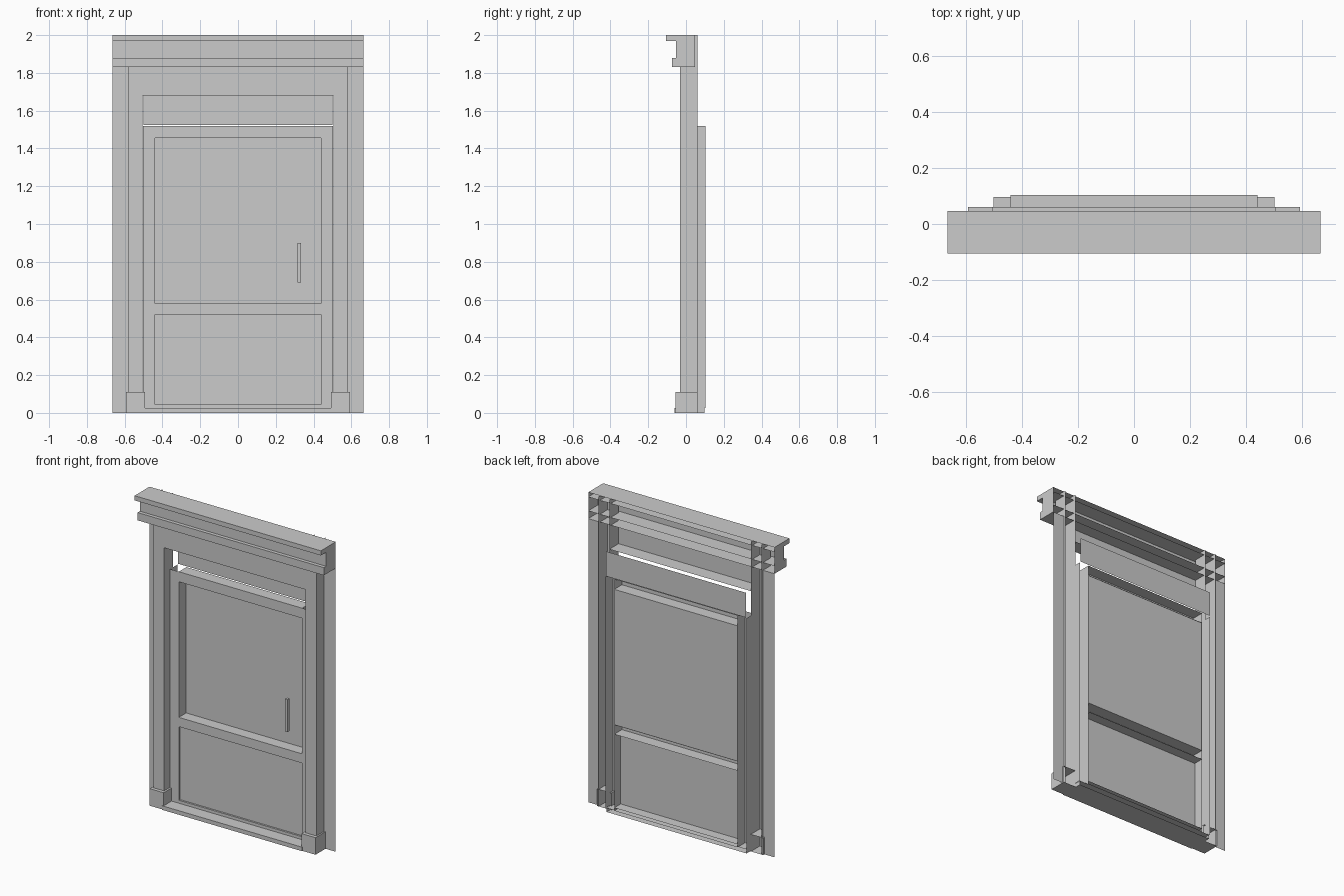
import bpy, bmesh

if "Cube" in bpy.data.objects:
    bpy.data.objects.remove(bpy.data.objects["Cube"])


def shell(name, x, y, z, omit=("back",)):
    """Box made of sheets, with the sides named in omit left open."""
    bm = bmesh.new()
    bmesh.ops.create_cube(bm, size=1)
    bm.normal_update()
    normals = {"back": (0, 1, 0), "front": (0, -1, 0), "left": (-1, 0, 0),
               "right": (1, 0, 0), "top": (0, 0, 1), "bottom": (0, 0, -1)}
    gone = [f for f in bm.faces
            if any(sum(a * b for a, b in zip(f.normal, normals[o])) > 0.9 for o in omit)]
    bmesh.ops.delete(bm, geom=gone, context="FACES")
    for v in bm.verts:
        v.co = [r[0] + (c + 0.5) * (r[1] - r[0]) for c, r in zip(v.co, (x, y, z))]
    mesh = bpy.data.meshes.new(name)
    bm.to_mesh(mesh)
    bm.free()
    ob = bpy.data.objects.new(name, mesh)
    bpy.context.collection.objects.link(ob)
    return ob


def mirrored(name, x, *args, **kw):
    """Same part on the left and on the right."""
    ob = shell(name, x, *args, **kw)
    m = ob.modifiers.new("Mirror", "MIRROR")
    m.use_mirror_merge = False
    return ob


def sheet(name, x, y, z):
    """Single upright panel facing the front."""
    return shell(name, x, (y, y + 0.01), z,
                 omit=("back", "left", "right", "top", "bottom"))


# Surround: wall strips, pilasters, plinth blocks
wall = sheet("wall_strip", (0.58, 0.665), 0.047, (0, 1.83))
wall.modifiers.new("Mirror", "MIRROR").use_mirror_merge = False
mirrored("pilaster", (0.505, 0.582), (-0.032, 0.06), (0, 2),
         omit=("back", "top", "bottom"))
mirrored("plinth_block", (0.492, 0.592), (-0.055, 0.06), (0, 0.11))

# Lintel under the cornice
shell("lintel", (-0.505, 0.505), (-0.034, 0.06), (1.68, 1.83), omit=("back", "left", "right", "top"))

# Cornice: lower moulding, frieze, cap
for name, front, z in (("cornice_moulding", -0.075, (1.83, 1.88)),
                       ("cornice_frieze", -0.052, (1.88, 1.97)),
                       ("cornice_cap", -0.105, (1.97, 2.0))):
    shell(name, (-0.665, 0.665), (front, 0.047), z)

# Threshold
shell("threshold", (-0.5, 0.5), (-0.06, 0.097), (0, 0.026))

# Door frame: stiles and rails, hollow from behind
mirrored("door_stile", (0.44, 0.503), (0.025, 0.103), (0.026, 1.52),
         omit=("back", "top", "bottom"))
for name, z in (("top_rail", (1.455, 1.52)), ("middle_rail", (0.52, 0.58)),
                ("bottom_rail", (0.026, 0.045))):
    shell(name, (-0.44, 0.44), (0.025, 0.103), z, omit=("back", "left", "right"))

# Panels
sheet("door_glass", (-0.44, 0.44), 0.1, (0.58, 1.455))
sheet("lower_panel", (-0.44, 0.44), 0.037, (0.045, 0.52))
sheet("transom_glass", (-0.5, 0.5), 0.104, (1.525, 1.685))

# Handle
shell("door_handle", (0.315, 0.333), (0.03, 0.05), (0.69, 0.9), omit=())
